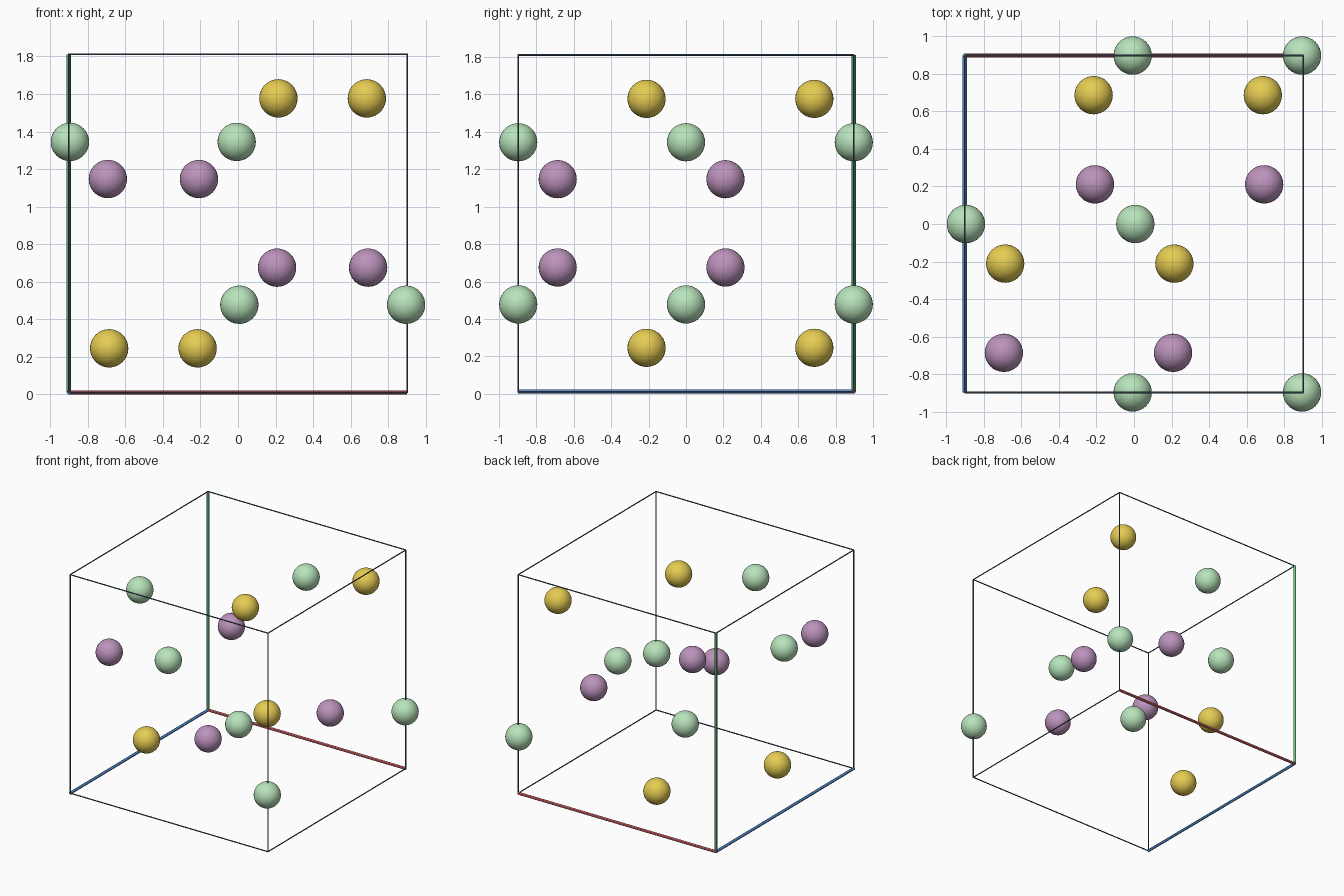
import bpy
from mathutils import Vector

if "Cube" in bpy.data.objects:
    bpy.data.objects.remove(bpy.data.objects["Cube"])

HX, HY, HZ = 0.901, 0.897, 0.90      # half sizes of the cell
CZ = 0.911                           # height of the cell centre
R = 0.102                            # atom radius


def material(name, rgb):
    lin = [(c / 255 / 12.92) if c < 11 else ((c / 255 + 0.055) / 1.055) ** 2.4 for c in rgb]
    m = bpy.data.materials.new(name)
    m.diffuse_color = (*lin, 1)
    m.use_nodes = True
    m.node_tree.nodes["Principled BSDF"].inputs["Base Color"].default_value = m.diffuse_color
    return m


gold = material("gold", (230, 204, 82))
mint = material("mint", (184, 228, 187))
mauve = material("mauve", (188, 147, 188))
red = material("axis_red", (224, 104, 110))
green = material("axis_green", (104, 190, 128))
blue = material("axis_blue", (84, 144, 212))
slate = material("edge_slate", (72, 92, 112))


def atom(name, p, mat):
    bpy.ops.mesh.primitive_uv_sphere_add(segments=32, ring_count=20, radius=R,
                                         location=(p[0], p[1], CZ + p[2]))
    o = bpy.context.object
    o.name = name
    o.data.materials.append(mat)
    bpy.ops.object.shade_smooth()


def rod(name, a, b, radius, mat):
    a, b = Vector(a), Vector(b)
    d = b - a
    bpy.ops.mesh.primitive_cylinder_add(vertices=12, radius=radius, depth=d.length,
                                        location=(a + b) / 2 + Vector((0, 0, CZ)))
    o = bpy.context.object
    o.name = name
    o.rotation_euler = d.to_track_quat('Z', 'Y').to_euler()
    o.data.materials.append(mat)
    bpy.ops.object.shade_smooth_by_angle()


# Atoms: positions relative to the cell centre
for p in [(-0.215, 0.686, -0.6655), (0.686, 0.686, 0.6655),
          (-0.686, -0.211, -0.6655), (0.215, -0.211, 0.6655)]:
    atom("gold_atom", p, gold)
for p in [(-0.208, 0.211, 0.236), (0.693, 0.211, -0.236),
          (-0.693, -0.686, 0.236), (0.208, -0.686, -0.236)]:
    atom("mauve_atom", p, mauve)
for p in [(-0.895, 0, 0.4335), (0.007, 0, -0.4335)]:
    atom("mint_atom", p, mint)
for y in (-HY, HY):
    atom("mint_atom", (-0.007, y, 0.4335), mint)
    atom("mint_atom", (0.895, y, -0.4335), mint)

# Cell frame: the three edges at the origin corner are thick coloured axes
half = (HX, HY, HZ)
origin = (-1, 1, -1)
axes = [("x_axis", red), ("y_axis", blue), ("z_axis", green)]
for k, (name, mat) in enumerate(axes):
    i, j = [n for n in range(3) if n != k]
    for si in (-1, 1):
        for sj in (-1, 1):
            a = [0, 0, 0]
            a[i], a[j], a[k] = si * half[i], sj * half[j], -half[k]
            b = list(a)
            b[k] = half[k]
            if si == origin[i] and sj == origin[j]:
                rod(name, a, b, 0.011, mat)
            else:
                rod("cell_edge", a, b, 0.0045, slate)
